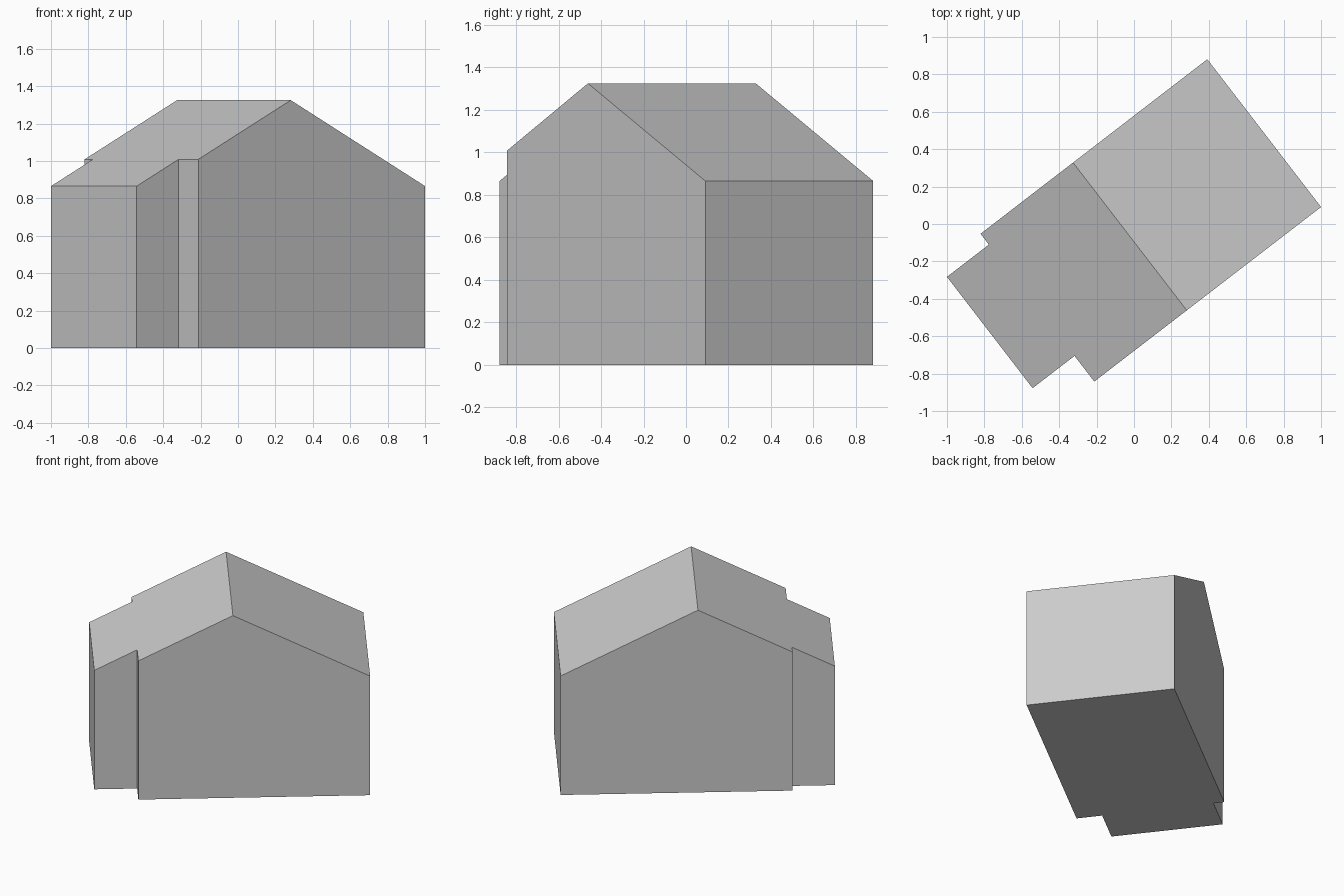
import bpy
import bmesh
import math
from mathutils import Matrix, Vector

cube = bpy.data.objects.get("Cube")
if cube:
    bpy.data.objects.remove(cube, do_unlink=True)

# Plan dimensions along the house's own axes, before it is turned
TURN = math.atan2(0.935, 1.215)
RIDGE = -0.058
RIDGE_Z = 1.325
SLOPE = 0.507
FAR_END, STEP, BAY_END = 0.848, -0.682, -0.965
WALL, BAY_LOW, BAY_HIGH, WALL_HIGH = -0.538, -0.365, 0.386, 0.459


def roof_height(u):
    return RIDGE_Z - SLOPE * abs(u - RIDGE)


# Wall material
grey = bpy.data.materials.new("plain_grey")
grey.use_nodes = True
colour = (0.6, 0.6, 0.6, 1)
grey.diffuse_color = colour
grey.node_tree.nodes["Principled BSDF"].inputs["Base Color"].default_value = colour

# Footprint with the narrower end bay
footprint = [
    (FAR_END, WALL), (FAR_END, WALL_HIGH), (STEP, WALL_HIGH), (STEP, BAY_HIGH),
    (BAY_END, BAY_HIGH), (BAY_END, BAY_LOW), (STEP, BAY_LOW), (STEP, WALL),
]
bm = bmesh.new()
bm.faces.new([bm.verts.new((u, v, 0)) for u, v in footprint])

# Split at the ridge, raise the walls and slope the roof
bmesh.ops.bisect_plane(bm, geom=bm.verts[:] + bm.edges[:] + bm.faces[:],
                       plane_co=Vector((RIDGE, 0, 0)), plane_no=Vector((1, 0, 0)))
raised = bmesh.ops.extrude_face_region(bm, geom=bm.faces[:], use_keep_orig=True)
for item in raised["geom"]:
    if isinstance(item, bmesh.types.BMVert):
        item.co.z = roof_height(item.co.x)

# Merge the flat walls, keeping the ridge, and turn the house on its plot
bmesh.ops.recalc_face_normals(bm, faces=bm.faces[:])
bm.normal_update()
bmesh.ops.dissolve_limit(bm, angle_limit=math.radians(1),
                         verts=bm.verts[:], edges=bm.edges[:])
bm.transform(Matrix.Rotation(TURN, 4, "Z"))
bm.normal_update()

mesh = bpy.data.meshes.new("house_body")
bm.to_mesh(mesh)
bm.free()
mesh.materials.append(grey)
house = bpy.data.objects.new("house_body", mesh)
bpy.context.collection.objects.link(house)
